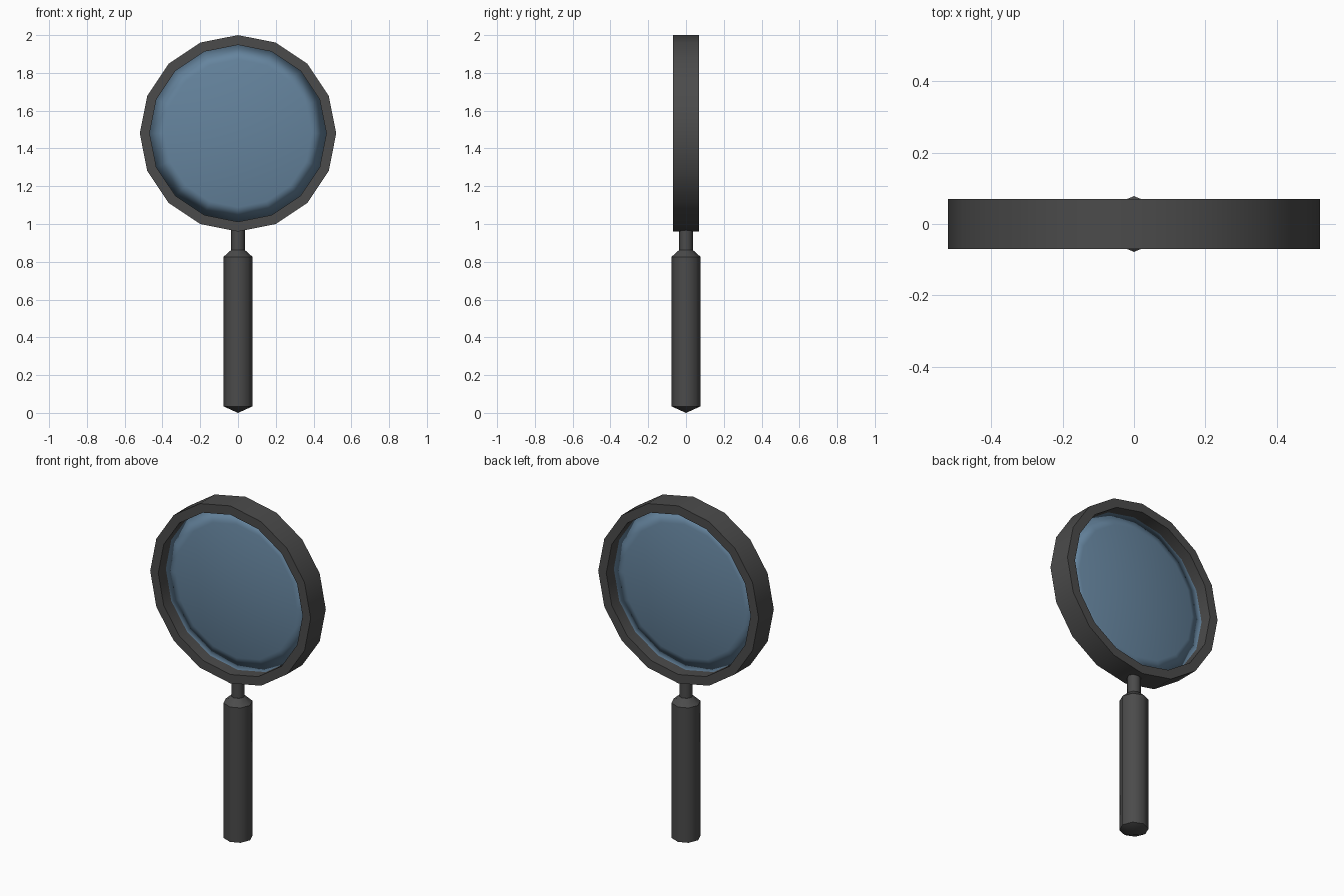
import bpy, bmesh, math
from mathutils import Matrix

cube = bpy.data.objects.get("Cube")
if cube:
    bpy.data.objects.remove(cube, do_unlink=True)


def material(name, colour):
    mat = bpy.data.materials.new(name)
    mat.use_nodes = True
    mat.diffuse_color = (*colour, 1)
    mat.node_tree.nodes["Principled BSDF"].inputs["Base Color"].default_value = (*colour, 1)
    return mat


def lathe(name, profile, sides, mat, closed=False, sharp=True):
    """Turn a (radius, height) profile around z, with smooth sides and crisp rings."""
    bm = bmesh.new()
    rings = []
    for r, h in profile:
        count = sides if r > 0 else 1
        rings.append([bm.verts.new((r * math.cos(math.tau * i / sides),
                                    r * math.sin(math.tau * i / sides), h))
                      for i in range(count)])
    pairs = list(zip(rings, rings[1:]))
    if closed:
        pairs.append((rings[-1], rings[0]))
    for a, b in pairs:
        for i in range(sides):
            j = (i + 1) % sides
            corners = [a[i % len(a)], a[j % len(a)], b[j % len(b)], b[i % len(b)]]
            bm.faces.new(list(dict.fromkeys(corners)))
    bmesh.ops.recalc_face_normals(bm, faces=bm.faces)
    for f in bm.faces:
        f.smooth = True
    if sharp:
        for e in bm.edges:
            if abs(e.verts[0].co.z - e.verts[1].co.z) < 1e-5:
                e.smooth = False
    mesh = bpy.data.meshes.new(name)
    bm.to_mesh(mesh)
    bm.free()
    mesh.materials.append(mat)
    obj = bpy.data.objects.new(name, mesh)
    bpy.context.collection.objects.link(obj)
    return obj


dark = material("dark grey", (0.07, 0.07, 0.07))
blue = material("blue glass", (0.13, 0.23, 0.34))

# Parts turned about the front-to-back axis
CENTRE, SIDES = 1.48, 16
upright = Matrix.Translation((0, 0, CENTRE)) @ Matrix.Rotation(math.pi / 2, 4, "X")

# Frame ring
frame = lathe("frame_ring", [(0.52, -0.07), (0.52, 0.07), (0.468, 0.07), (0.468, -0.07)],
              SIDES, dark, closed=True)
frame.data.transform(upright)

# Glass, gently domed on both faces
R, BULGE, STEPS = 0.469, 0.05, 6
dome = [(R * i / STEPS, BULGE * (1 - (i / STEPS) ** 2)) for i in range(STEPS + 1)]
glass = lathe("lens", dome + [(r, -h) for r, h in reversed(dome[:-1])], SIDES, blue, sharp=False)
glass.data.transform(upright)

# Grip with pointed end and sloped shoulder
lathe("handle_grip", [(0, 0), (0.078, 0.035), (0.078, 0.825), (0.037, 0.862), (0, 0.862)], 8, dark)

# Neck joining grip to frame
lathe("handle_neck", [(0, 0.85), (0.036, 0.85), (0.036, 0.985), (0, 0.985)], 8, dark)
